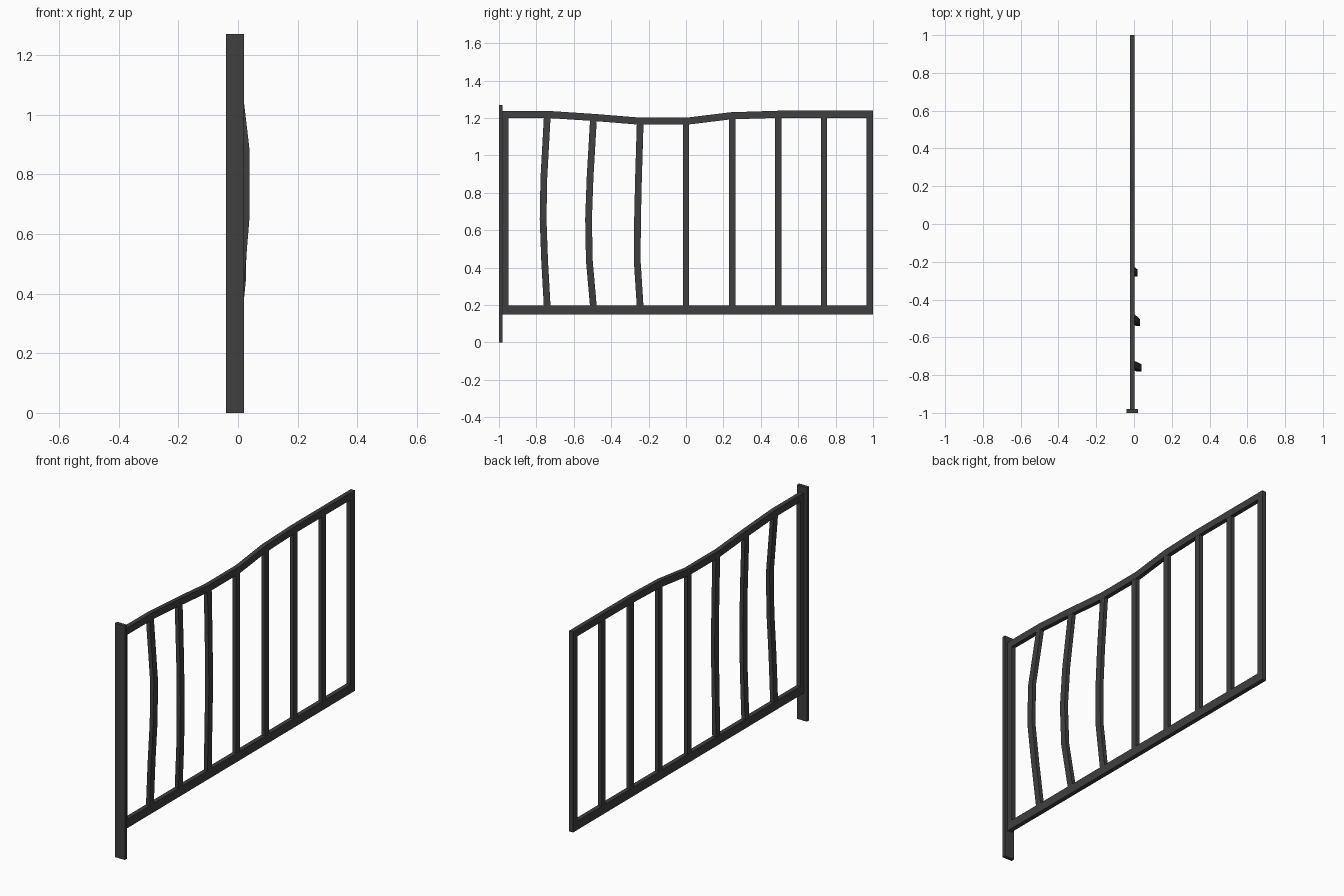
import bpy, bmesh

if "Cube" in bpy.data.objects:
    bpy.data.objects.remove(bpy.data.objects["Cube"])

mat = bpy.data.materials.new("dark_iron")
mat.diffuse_color = (0.05, 0.05, 0.05, 1)
mat.use_nodes = True
mat.node_tree.nodes["Principled BSDF"].inputs["Base Color"].default_value = mat.diffuse_color
CX = -0.01  # centre plane of the panel


def sweep(name, path, width_x, width_2, axis):
    """Rectangular section along a path; axis 'z' = upright, 'y' = rail."""
    bm = bmesh.new()
    rings = []
    for x, y, z in path:
        ring = []
        for a, b in ((-1, -1), (1, -1), (1, 1), (-1, 1)):
            dx, d2 = a * width_x / 2, b * width_2 / 2
            co = (x + dx, y + d2, z) if axis == 'z' else (x + dx, y, z + d2)
            ring.append(bm.verts.new(co))
        rings.append(ring)
    for r, s in zip(rings, rings[1:]):
        for i in range(4):
            j = (i + 1) % 4
            bm.faces.new((r[i], r[j], s[j], s[i]))
    bm.faces.new(rings[0])
    bm.faces.new(rings[-1])
    bmesh.ops.recalc_face_normals(bm, faces=bm.faces)
    me = bpy.data.meshes.new(name)
    bm.to_mesh(me)
    bm.free()
    me.materials.append(mat)
    ob = bpy.data.objects.new(name, me)
    bpy.context.collection.objects.link(ob)
    return ob


def upright(name, y, z0, z1, wx, wy):
    return sweep(name, [(CX, y, z0), (CX, y, z1)], wx, wy, 'z')


# Mounting post and end frames
upright("hinge_post", -0.99, 0, 1.27, 0.06, 0.02)
upright("frame_left", -0.966, 0.19, 1.205, 0.024, 0.033)
upright("frame_right", 0.982, 0.19, 1.205, 0.024, 0.036)

# Bottom rail and dented top rail
sweep("bottom_rail", [(CX, -0.98, 0.174), (CX, 1, 0.174)], 0.024, 0.048, 'y')
top = [(-0.98, 1.219), (-0.735, 1.219), (-0.49, 1.203), (-0.255, 1.184),
       (0.01, 1.184), (0.24, 1.212), (0.49, 1.22), (1, 1.22)]
sweep("top_rail", [(CX, y, z) for y, z in top], 0.024, 0.038, 'y')

# Straight bars
for i, (y, z1) in enumerate(((0.0, 1.17), (0.247, 1.2), (0.493, 1.205), (0.738, 1.205))):
    upright(f"bar_{i + 4}", y, 0.19, z1, 0.022, 0.034)

# Bent bars: (x shift, y shift) at each height
heights = (0.19, 0.44, 0.66, 0.88, 1.19)
bends = (
    (-0.742, 1.205, ((0, 0), (0.02, -0.014), (0.038, -0.022), (0.038, -0.018), (0, 0))),
    (-0.495, 1.19, ((0, 0), (0.025, -0.022), (0.03, -0.026), (0.022, -0.018), (0, 0))),
    (-0.245, 1.17, ((0, 0), (0.015, -0.016), (0.018, -0.014), (0.012, -0.009), (0, 0))),
)
for i, (y, z1, shift) in enumerate(bends):
    zs = heights[:-1] + (z1,)
    path = [(CX + dx, y + dy, z) for (dx, dy), z in zip(shift, zs)]
    sweep(f"bent_bar_{i + 1}", path, 0.022, 0.036, 'z')
